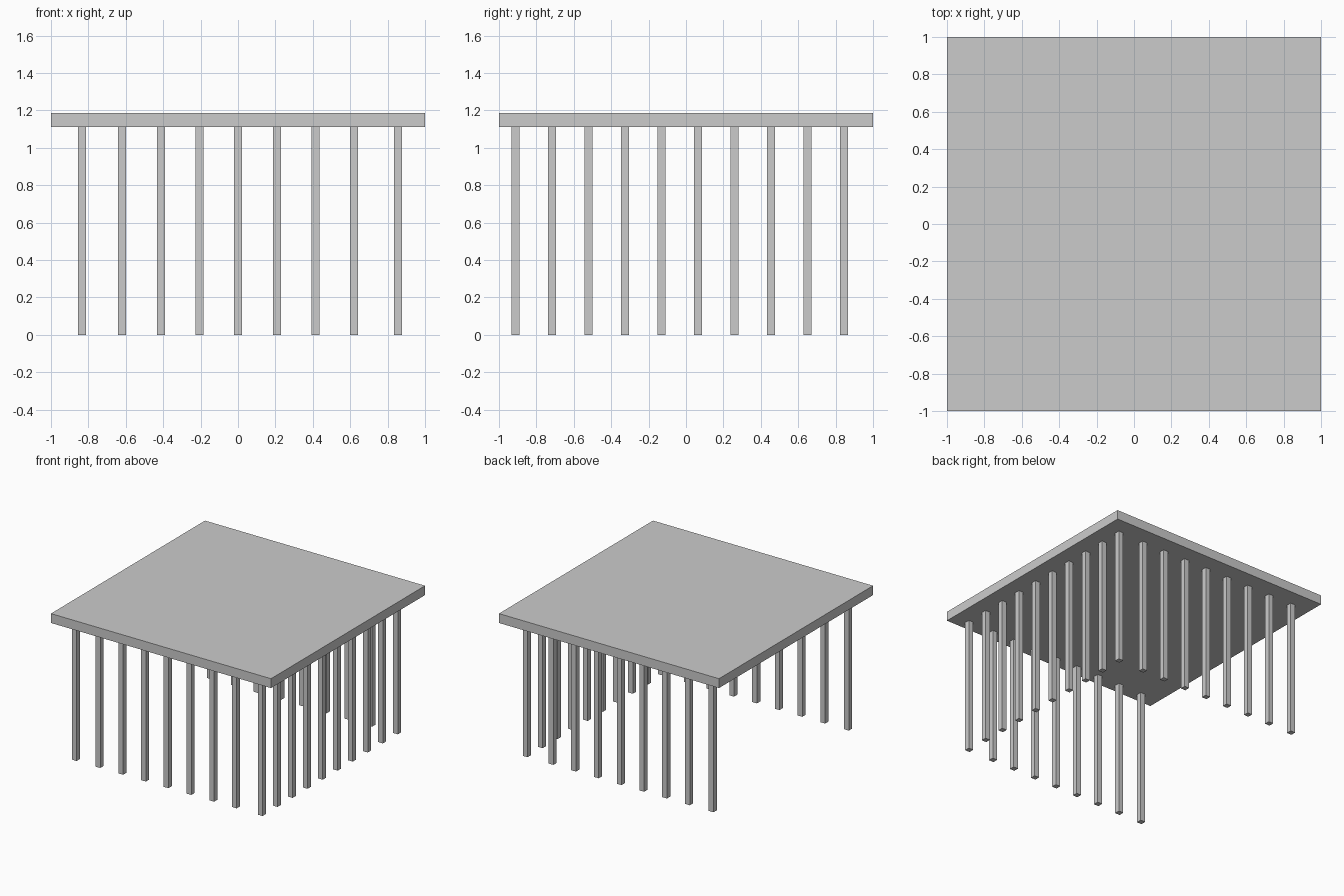
import bpy

if "Cube" in bpy.data.objects:
    bpy.data.objects.remove(bpy.data.objects["Cube"])


def box(name, x, y, z0, z1, sx, sy):
    bpy.ops.mesh.primitive_cube_add(size=1, location=(x, y, (z0 + z1) / 2))
    ob = bpy.context.object
    ob.name = name
    ob.scale = (sx, sy, z1 - z0)
    bpy.ops.object.transform_apply(location=False, rotation=False, scale=True)
    return ob


LEG = 0.043      # square leg width
UNDER = 1.11     # underside of the slab
TOP = 1.187
FRONT, BACK, RIGHT = -0.912, 0.845, 0.855

# Flat square slab
box("table_top", 0, 0, UNDER, TOP, 2, 2)

# Front and back rows of legs (the left side stays open)
for i, x in enumerate((-0.835, -0.62, -0.412, -0.205, 0.0, 0.208, 0.415, 0.62)):
    box(f"front_leg_{i}", x, FRONT, 0, UNDER, LEG, LEG)
    box(f"back_leg_{i}", x, BACK, 0, UNDER, LEG, LEG)

# Right row of legs, including both corners
for i in range(10):
    y = FRONT + (BACK - FRONT) * i / 9
    box(f"right_leg_{i}", RIGHT, y, 0, UNDER, LEG, LEG)
